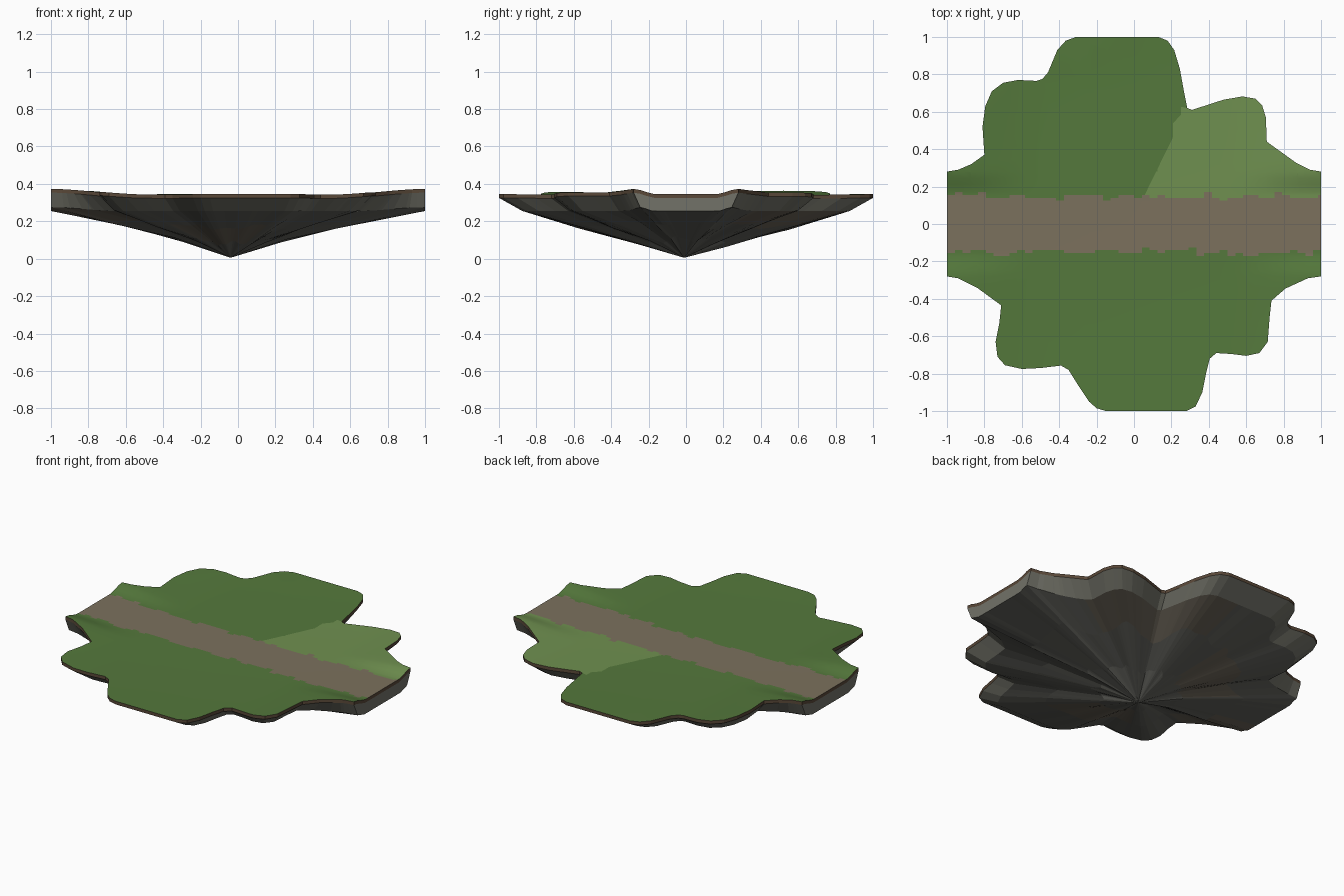
import bpy, bmesh, math, random
from mathutils import Vector

if "Cube" in bpy.data.objects:
    bpy.data.objects.remove(bpy.data.objects["Cube"])

random.seed(4)

# Island outline, counter-clockwise from the right end of the path
OUTLINE = [
    (1, -.28), (1, .28), (.94, .29), (.87, .325), (.71, .44), (.705, .57), (.685, .635), (.65, .67),
    (.58, .682), (.48, .665), (.31, .61), (.285, .62), (.265, .72), (.245, .83), (.215, .93),
    (.18, .98), (.13, 1), (-.31, 1), (-.365, .98), (-.41, .93), (-.46, .81), (-.49, .775),
    (-.52, .765), (-.62, .77), (-.7, .755), (-.76, .71), (-.795, .63), (-.81, .52), (-.8, .37),
    (-.87, .32), (-.94, .29), (-1, .28), (-1, -.28), (-.94, -.29), (-.84, -.34), (-.71, -.435),
    (-.72, -.53), (-.74, -.63), (-.73, -.71), (-.69, -.755), (-.6, -.775), (-.5, -.77), (-.39, -.757),
    (-.35, -.78), (-.3, -.86), (-.24, -.95), (-.2, -.985), (-.15, -1), (.28, -1), (.33, -.975),
    (.365, -.9), (.385, -.8), (.405, -.72), (.44, -.69), (.52, -.695), (.6, -.705), (.67, -.69),
    (.715, -.63), (.725, -.5), (.735, -.41), (.81, -.345), (.93, -.29)]


def material(name, color):
    m = bpy.data.materials.new(name)
    m.diffuse_color = (*color, 1)
    m.use_nodes = True
    m.node_tree.nodes["Principled BSDF"].inputs["Base Color"].default_value = m.diffuse_color
    return m


def smooth(v, a, b):
    t = max(0, min(1, (v - a) / (b - a)))
    return t * t * (3 - 2 * t)


# Gentle dish with banks beside both ends of the path
def height(x, y):
    bank = smooth(abs(x), .5, 1) * smooth(abs(y), .16, .28)
    return .336 + .009 * min(1, x * x + y * y) + .028 * bank


def make_object(name, bm, mats):
    me = bpy.data.meshes.new(name)
    bm.to_mesh(me)
    bm.free()
    for m in mats:
        me.materials.append(m)
    ob = bpy.data.objects.new(name, me)
    bpy.context.collection.objects.link(ob)
    return ob


GRASS = material("grass", (.09, .19, .045))
MEADOW = material("light_grass", (.16, .28, .08))
PATH = material("path", (.20, .165, .11))
SOIL = material("soil", (.10, .065, .04))
STONE = material("stone", (.17, .17, .14))
DARK = material("dark_stone", (.125, .125, .11))
BROWN = material("brown_stone", (.15, .13, .10))

# Top surface: filled outline cut into a grid
top = bmesh.new()
ring = [top.verts.new((x, y, 0)) for x, y in OUTLINE]
top.faces.new(ring)
bmesh.ops.triangulate(top, faces=top.faces[:])


def cut(co, no):
    bmesh.ops.bisect_plane(top, geom=top.verts[:] + top.edges[:] + top.faces[:],
                           dist=1e-5, plane_co=co, plane_no=no)


for i in range(-23, 24):
    cut((i / 24, 0, 0), (1, 0, 0))
for y in (.125, .14, .155, .17, .21, .245, .28, .34, .41, .5, .6, .72, .85):
    cut((0, y, 0), (0, 1, 0))
    cut((0, -y, 0), (0, 1, 0))

# Ragged path and meadow borders, chosen face by face
jag = [[random.uniform(-.018, .018) for _ in range(60)] for _ in range(2)]
for f in top.faces:
    c = f.calc_center_median()
    edge = .14 + .02 * abs(c.x) + jag[c.y > 0][int((c.x + 1) * 24)]
    if abs(c.y) < edge:
        f.material_index = 1
    elif c.y > 0 and c.x > .06 + .4 * (c.y - .13) + random.uniform(-.015, .015):
        f.material_index = 2
for v in top.verts:
    v.co.z = height(v.co.x, v.co.y)
top.normal_update()
for f in top.faces:
    f.smooth = True
    if f.normal.z < 0:
        f.normal_flip()
rim = [v.co.copy() for v in top.verts if v.is_boundary]
rim.sort(key=lambda p: math.atan2(p.y, p.x))
make_object("grass_and_path", top, (GRASS, PATH, MEADOW))

# Soil band, stone wall and faceted underside, built as rings below the rim
rock = bmesh.new()
APEX = Vector((-.04, -.01, .005))


def wall_foot(p):
    e = smooth(abs(p.x), .75, .98)
    return Vector((p.x * (.89 + .11 * e), p.y * .875, .255 + .02 * e * smooth(abs(p.y), .2, .28)))


def lower(p, s, z, seed):
    a = math.atan2(p.y, p.x)
    n = .010 * math.sin(9 * a + seed) + .006 * math.sin(23 * a + 2 * seed)
    q = wall_foot(p) * (s + 2 * n) + APEX * (1 - s)
    q.z = z + n + .012 * math.cos(2 * a)
    return q


levels = [
    [p.copy() for p in rim],
    [p - Vector((0, 0, .02)) for p in rim],
    [wall_foot(p) for p in rim],
    [lower(p, .66, .18, 1) for p in rim],
    [lower(p, .29, .092, 3) for p in rim]]
rings = [[rock.verts.new(p) for p in level] for level in levels]
tip = rock.verts.new(APEX)
n = len(rim)
for k in range(4):
    for i in range(n):
        j = (i + 1) % n
        f = rock.faces.new((rings[k + 1][i], rings[k + 1][j], rings[k][j], rings[k][i]))
        patch = math.sin(i // 7 * 12.9 + k * 4.1)
        f.material_index = (0, 1, 3 if patch > .6 else 2, 3 if patch > .7 else 2)[k]
for i in range(n):
    f = rock.faces.new((tip, rings[4][(i + 1) % n], rings[4][i]))
    f.material_index = 2
make_object("island_rock", rock, (SOIL, STONE, DARK, BROWN))
